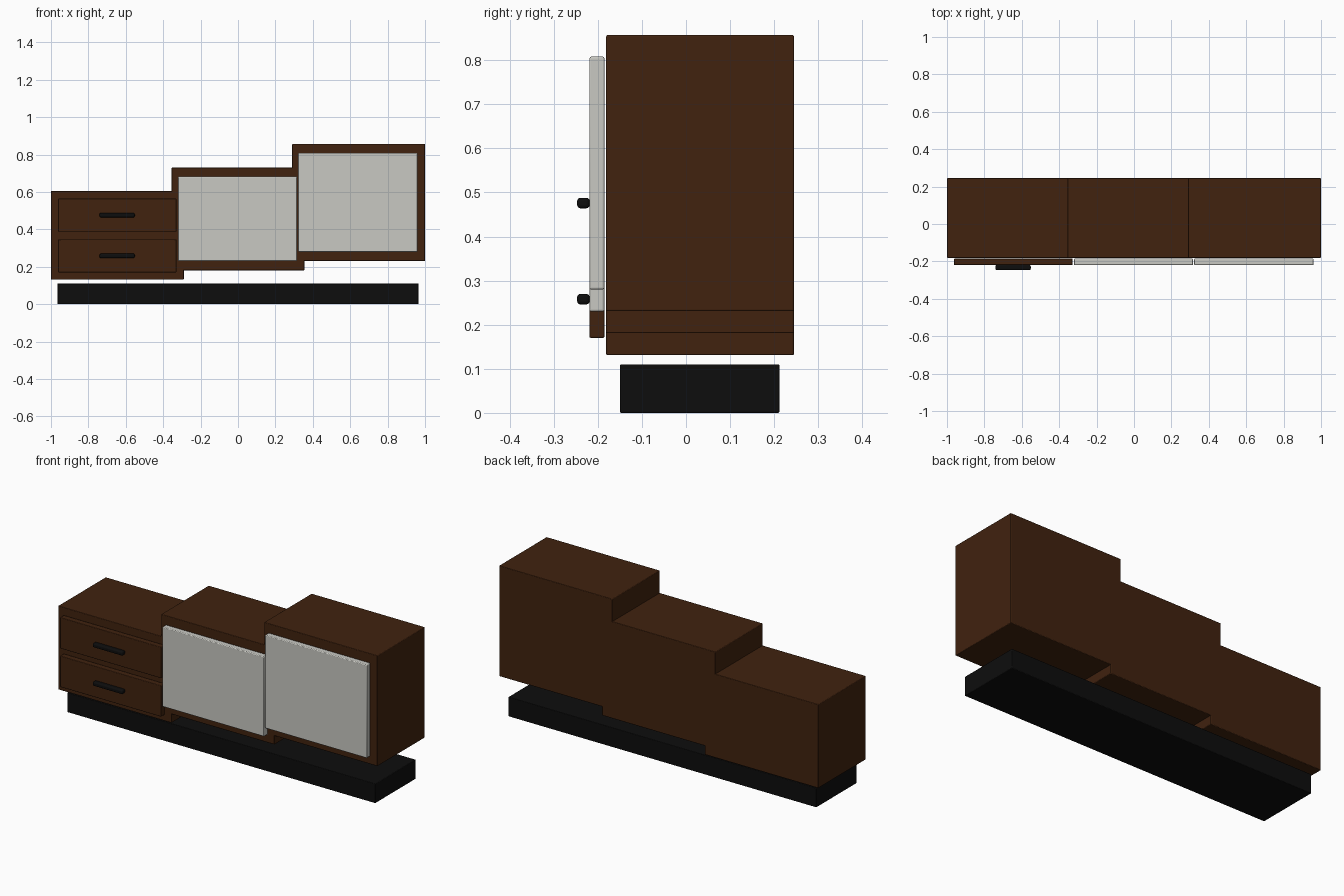
import bpy

old = bpy.data.objects.get("Cube")
if old:
    bpy.data.objects.remove(old, do_unlink=True)


def make_material(name, colour):
    mat = bpy.data.materials.new(name)
    mat.use_nodes = True
    mat.diffuse_color = (*colour, 1)
    bsdf = next(n for n in mat.node_tree.nodes if n.type == 'BSDF_PRINCIPLED')
    bsdf.inputs["Base Color"].default_value = (*colour, 1)
    return mat


walnut = make_material("dark_walnut", (0.052, 0.016, 0.0045))
cream = make_material("off_white", (0.58, 0.58, 0.54))
black = make_material("matt_black", (0.004, 0.004, 0.004))


def box(name, x, y, z, mat, bevel=0.003, segments=2):
    """Rounded box spanning the given (low, high) ranges."""
    bpy.ops.mesh.primitive_cube_add(size=1)
    obj = bpy.context.object
    obj.name = name
    spans = (x, y, z)
    obj.location = [(a + b) / 2 for a, b in spans]
    obj.scale = [b - a for a, b in spans]
    bpy.ops.object.transform_apply(location=False, rotation=False, scale=True)
    obj.data.materials.append(mat)
    mod = obj.modifiers.new("soft_edges", 'BEVEL')
    mod.width = bevel
    mod.segments = segments
    bpy.ops.object.shade_smooth_by_angle()
    return obj


# Plinth
box("plinth", (-0.965, 0.965), (-0.15, 0.212), (0, 0.11), black)

# Three stepped, overlapping cabinets
depth = (-0.181, 0.245)
box("left_cabinet", (-1, -0.29), depth, (0.131, 0.605), walnut)
box("middle_cabinet", (-0.355, 0.355), depth, (0.181, 0.73), walnut)
box("right_cabinet", (0.29, 1), depth, (0.231, 0.857), walnut)

# Sliding doors
front = (-0.219, -0.185)
box("middle_door", (-0.321, 0.316), front, (0.23, 0.682), cream, 0.004)
box("right_door", (0.322, 0.96), front, (0.28, 0.808), cream, 0.004)

# Drawers with pill-shaped pulls
for level, bottom in (("lower", 0.17), ("upper", 0.388)):
    top = bottom + 0.176
    mid = (bottom + top) / 2
    box(level + "_drawer", (-0.962, -0.329), front, (bottom, top), walnut)
    box(level + "_handle", (-0.74, -0.552), (-0.247, -0.2185),
        (mid - 0.012, mid + 0.012), black, 0.008, 4)
